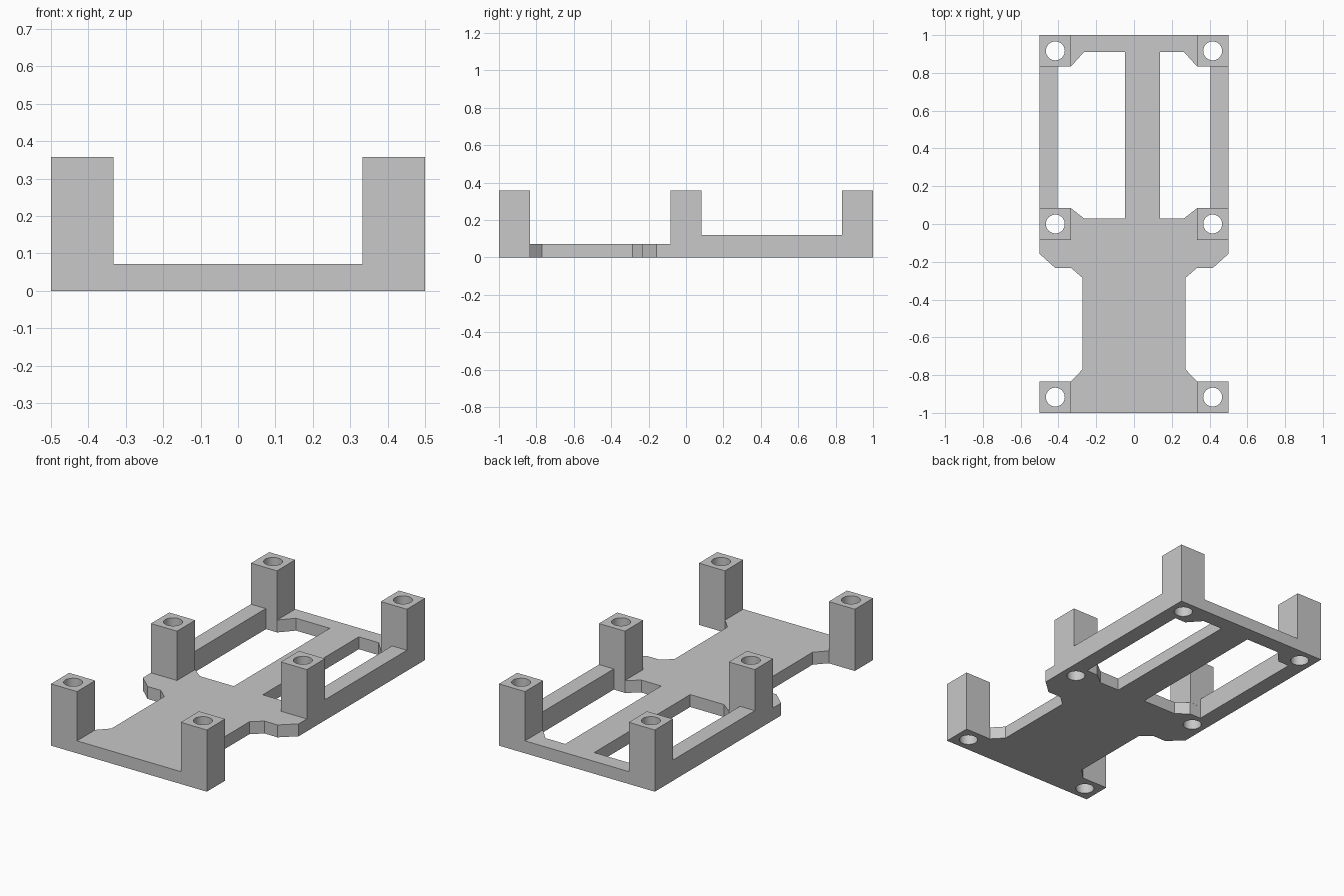
import bpy
import bmesh
from math import cos, sin, tau

cube = bpy.data.objects.get("Cube")
if cube:
    bpy.data.objects.remove(cube, do_unlink=True)

grey = bpy.data.materials.new("light_grey")
grey.use_nodes = True
colour = (0.58, 0.58, 0.58, 1)
grey.diffuse_color = colour
grey.node_tree.nodes["Principled BSDF"].inputs["Base Color"].default_value = colour

PLATE_TOP, RAIL_TOP, POST_TOP = 0.072, 0.12, 0.358
HALF_W, POST_IN, RAIL_IN = 0.5, 0.333, 0.405
POST_X, POST_HALF, HOLE_R = 0.4165, 0.0835, 0.05


def circle(cx, cy, r, n=32):
    return [(cx + r * cos(tau * i / n), cy + r * sin(tau * i / n)) for i in range(n)]


def rect(x0, x1, y0, y1):
    return [(x0, y0), (x1, y0), (x1, y1), (x0, y1)]


def prism(name, loops, z0, z1):
    """Extrude an outline with holes (the loops after the first) from z0 to z1."""
    curve = bpy.data.curves.new(name + "_profile", "CURVE")
    curve.dimensions = "2D"
    curve.fill_mode = "BOTH"
    curve.extrude = (z1 - z0) / 2
    for loop in loops:
        spline = curve.splines.new("POLY")
        spline.points.add(len(loop) - 1)
        for point, (x, y) in zip(spline.points, loop):
            point.co = (x, y, 0, 1)
        spline.use_cyclic_u = True
        spline.use_smooth = False
    helper = bpy.data.objects.new(name + "_profile", curve)
    bpy.context.collection.objects.link(helper)
    bpy.context.view_layer.update()
    graph = bpy.context.evaluated_depsgraph_get()
    mesh = bpy.data.meshes.new_from_object(helper.evaluated_get(graph))
    bpy.data.objects.remove(helper, do_unlink=True)
    bpy.data.curves.remove(curve)

    # Weld caps to walls and seat the part at its height
    bm = bmesh.new()
    bm.from_mesh(mesh)
    bmesh.ops.remove_doubles(bm, verts=bm.verts, dist=0.0001)
    bmesh.ops.recalc_face_normals(bm, faces=bm.faces)
    bmesh.ops.translate(bm, verts=bm.verts, vec=(0, 0, (z0 + z1) / 2))
    bm.to_mesh(mesh)
    bm.free()
    mesh.name = name
    mesh.materials.clear()
    mesh.materials.append(grey)
    obj = bpy.data.objects.new(name, mesh)
    bpy.context.collection.objects.link(obj)
    bpy.ops.object.select_all(action="DESELECT")
    obj.select_set(True)
    bpy.context.view_layer.objects.active = obj
    bpy.ops.object.shade_smooth_by_angle(angle=0.6)
    return obj


def window(side, inner):
    """Opening beside the central spine, with corners clipped at the posts."""
    return [(inner, 0.03), (side * 0.265, 0.03), (side * POST_IN, 0.083),
            (side * RAIL_IN, 0.083), (side * RAIL_IN, 0.835),
            (side * POST_IN, 0.835), (side * 0.265, 0.91), (inner, 0.91)]


# Base plate: mirrored outline, two windows and six screw holes
half = [(HALF_W, -1), (HALF_W, -0.833), (POST_IN, -0.833), (0.273, -0.77),
        (0.273, -0.285), (POST_IN, -0.233), (0.417, -0.233), (HALF_W, -0.158),
        (HALF_W, 1)]
outline = half + [(-x, y) for x, y in reversed(half)]
rows = {"front": -1 + POST_HALF, "middle": 0, "back": 1 - POST_HALF}
sides = {"left": 1, "right": -1}
holes = [circle(s * POST_X, y, HOLE_R) for s in sides.values() for y in rows.values()]
prism("base_plate", [outline, window(1, 0.138), window(-1, -0.048)] + holes, 0, PLATE_TOP)

for side, s in sides.items():
    # Raised side rails between the middle and back posts
    x0, x1 = sorted((s * RAIL_IN, s * HALF_W))
    prism(side + "_rail", [rect(x0, x1, POST_HALF, 1 - 2 * POST_HALF)], PLATE_TOP, RAIL_TOP)
    # Square standoff posts with through holes
    for row, y in rows.items():
        x = s * POST_X
        square = rect(x - POST_HALF, x + POST_HALF, y - POST_HALF, y + POST_HALF)
        prism(f"{row}_{side}_post", [square, circle(x, y, HOLE_R)], PLATE_TOP, POST_TOP)
